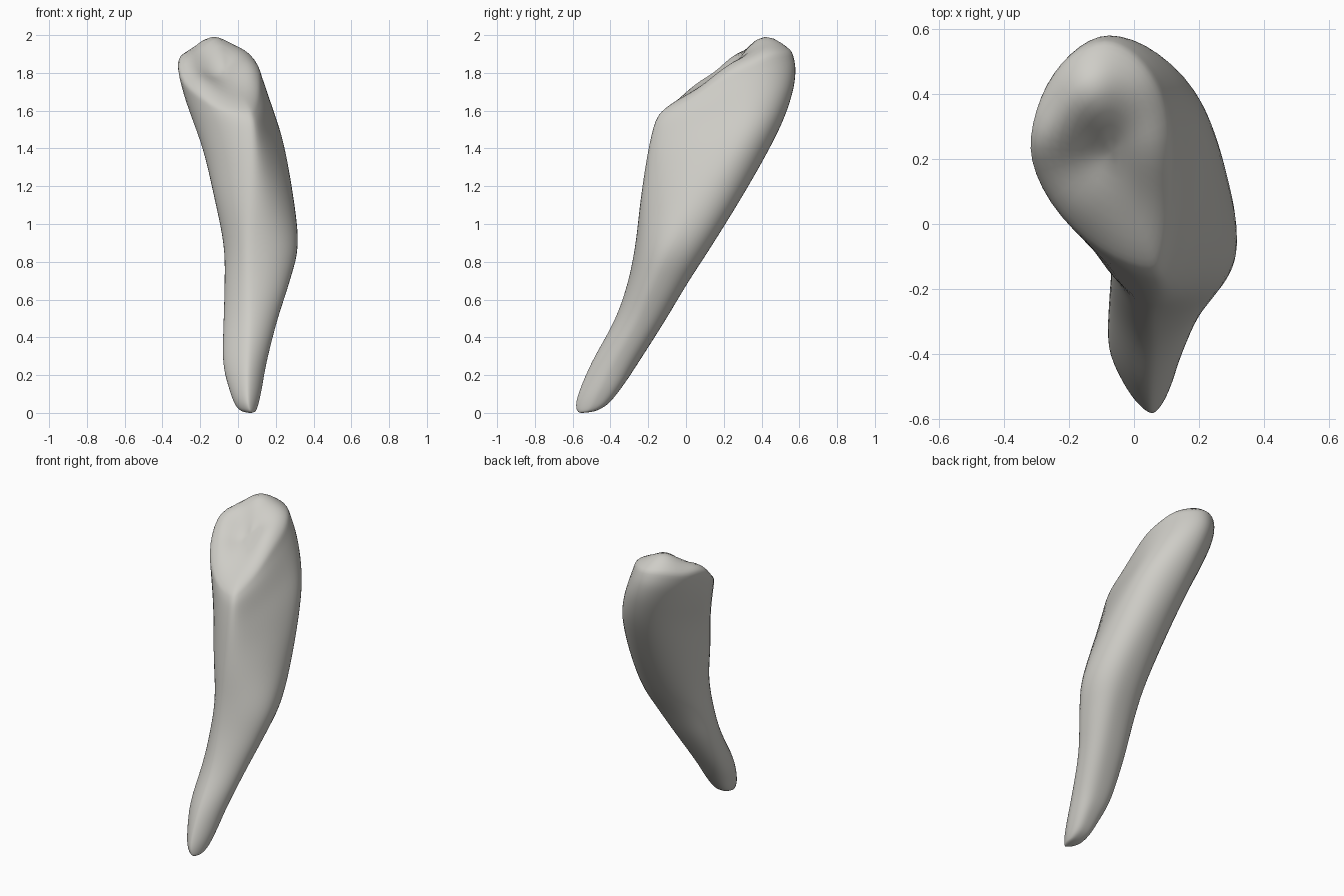
import bpy
import bmesh
from math import cos, sin, pi, exp
from mathutils import Vector

AROUND = 48      # points around each ring
STEPS = 5        # rings between neighbouring sections

default_cube = bpy.data.objects.get("Cube")
if default_cube:
    bpy.data.objects.remove(default_cube, do_unlink=True)

# Body sections from tip to rim:
# front z, back z, front y, back y, left x, right x, ridge x, back x, depth of left, depth of right
SECTIONS = [
    (.01, .02, -.56, -.48, .03, .09, .07, .06, .5, .5),
    (.03, .06, -.58, -.41, -.01, .105, .06, .04, .5, .5),
    (.1, .16, -.575, -.33, -.045, .125, .05, .04, .5, .5),
    (.28, .28, -.5, -.25, -.08, .152, .05, .03, .5, .5),
    (.5, .5, -.38, -.11, -.077, .208, .06, .08, .5, .48),
    (.7, .7, -.31, .01, -.072, .272, .06, .13, .45, .45),
    (.9, .9, -.27, .14, -.077, .32, .06, .14, .42, .48),
    (1.12, 1.2, -.245, .325, -.127, .293, .07, .1, .36, .57),
    (1.3, 1.5, -.22, .49, -.18, .245, .075, .02, .38, .64),
    (1.44, 1.7, -.195, .565, -.24, .19, .075, -.04, .44, .63),
    (1.54, 1.83, -.17, .583, -.295, .15, .07, -.08, .5, .58),
    (1.59, 1.9, -.145, .565, -.325, .12, .06, -.09, .53, .55),
]

# Cusps and hollow of the crown: x, y, height, spread
BUMPS = [(-.13, .4, .14, .09), (-.3, .26, .11, .09), (.06, .44, .035, .07),
         (.04, .24, .07, .1), (-.2, .06, .05, .08), (-.1, .22, -.03, .06)]


def blend(a, b, c, d, t):
    """Smooth curve through b and c."""
    return .5 * (2 * b + (c - a) * t + (2 * a - 5 * b + 4 * c - d) * t * t
                 + (3 * b - a - 3 * c + d) * t ** 3)


def smooth_sections():
    last = len(SECTIONS) - 1
    rows = []
    for i in range(last):
        near = [SECTIONS[max(0, min(last, i + k))] for k in (-1, 0, 1, 2)]
        for s in range(STEPS):
            rows.append([blend(*column, s / STEPS) for column in zip(*near)])
    rows.append(list(SECTIONS[last]))
    return rows


def ring(section):
    """Closed outline through the front, right, back and left points."""
    zf, zb, yf, yb, xl, xr, x_ridge, x_back, dl, dr = section
    points = []
    for i in range(AROUND):
        angle = 2 * pi * i / AROUND
        across, along = sin(angle), -cos(angle)
        # Flat front faces, a square back on the root, a rounder one on the crown
        if along > 0:
            power = 2 / (2.9 - .65 * zf)
        elif across > 0:
            power = 2 / (1.5 + .35 * zf)
        else:
            power = 2 / (1.4 + .15 * zf)
        u, v = abs(across) ** power, abs(along) ** power
        x_mid = x_ridge if along < 0 else x_back
        x_side, depth = (xr, dr) if across > 0 else (xl, dl)
        y_mid = yf + (yb - yf) * depth
        x = x_mid + (x_side - x_mid) * u
        y = y_mid + ((yf if along < 0 else yb) - y_mid) * v
        z = zf + (zb - zf) * (y - yf) / (yb - yf)
        points.append(Vector((x, y, z)))
    return points


def raise_cusps(p, weight):
    lift = sum(h * exp(-((p.x - x) ** 2 + (p.y - y) ** 2) / (2 * s * s))
               for x, y, h, s in BUMPS)
    return p + Vector((0, 0, lift * weight))


def middle(points):
    return sum(points, Vector()) / len(points)


# Rings of the root and the crown wall
rows = smooth_sections()
rings = []
for index, row in enumerate(rows):
    weight = max(0, 1 - (len(rows) - 1 - index) / (2 * STEPS))
    rings.append([raise_cusps(p, weight ** 1.5) for p in ring(row)])

# Rings of the chewing surface, shrinking to its centre
rim = ring(rows[-1])
centre = middle(rim)
for size in (.97, .92, .85, .75, .63, .5, .37, .24, .12):
    rise = Vector((0, 0, .035 * min(1, (1 - size) * 4) ** .6))
    rings.append([raise_cusps(centre + (p - centre) * size + rise, 1) for p in rim])

# Skin the rings and close both ends
bm = bmesh.new()
loops = [[bm.verts.new(p) for p in points] for points in rings]
for low, high in zip(loops, loops[1:]):
    for i in range(AROUND):
        j = (i + 1) % AROUND
        bm.faces.new((low[i], low[j], high[j], high[i]))
for loop, offset in ((loops[0], -.008), (loops[-1], 0)):
    end = bm.verts.new(middle([v.co for v in loop]) + Vector((0, 0, offset)))
    for i in range(AROUND):
        bm.faces.new((loop[i], loop[(i + 1) % AROUND], end))

# Soften the rim and creases, then stand the model on the ground
for _ in range(4):
    bmesh.ops.smooth_vert(bm, verts=bm.verts, factor=.5, use_axis_x=True,
                          use_axis_y=True, use_axis_z=True)
lowest = min(v.co.z for v in bm.verts)
bmesh.ops.translate(bm, verts=bm.verts, vec=(0, 0, -lowest))
bmesh.ops.recalc_face_normals(bm, faces=bm.faces)

mesh = bpy.data.meshes.new("tooth")
bm.to_mesh(mesh)
bm.free()
tooth = bpy.data.objects.new("tooth", mesh)
bpy.context.collection.objects.link(tooth)

# Pale ivory grey
ivory = bpy.data.materials.new("ivory grey")
ivory.use_nodes = True
colour = (.62, .61, .57, 1)
ivory.diffuse_color = colour
ivory.node_tree.nodes["Principled BSDF"].inputs["Base Color"].default_value = colour
mesh.materials.append(ivory)

for face in mesh.polygons:
    face.use_smooth = True
